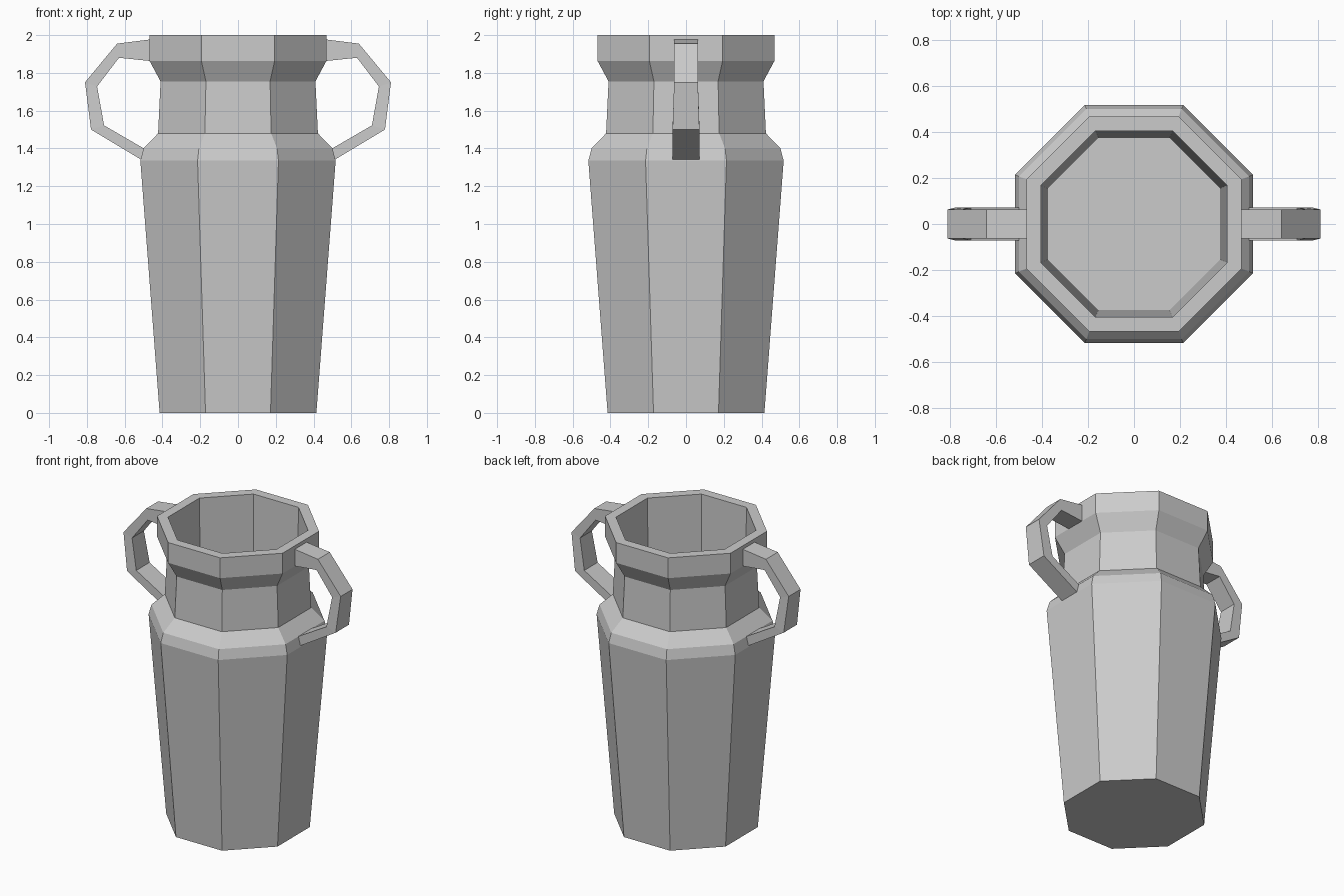
import bpy, bmesh
from math import pi, cos, sin

if "Cube" in bpy.data.objects:
    bpy.data.objects.remove(bpy.data.objects["Cube"])

SIDES = 8


def make_object(name, bm):
    bmesh.ops.recalc_face_normals(bm, faces=bm.faces[:])
    mesh = bpy.data.meshes.new(name)
    bm.to_mesh(mesh)
    bm.free()
    obj = bpy.data.objects.new(name, mesh)
    bpy.context.collection.objects.link(obj)
    return obj


def loft(name, rings):
    """Skin a list of equal-length vertex rings and cap both ends."""
    bm = bmesh.new()
    loops = [[bm.verts.new(p) for p in ring] for ring in rings]
    for a, b in zip(loops, loops[1:]):
        n = len(a)
        for i in range(n):
            j = (i + 1) % n
            bm.faces.new((a[i], a[j], b[j], b[i]))
    bm.faces.new(loops[0])
    bm.faces.new(loops[-1])
    return make_object(name, bm)


def octagon(apothem, z):
    r = apothem / cos(pi / SIDES)
    return [(r * cos((i + 0.5) * 2 * pi / SIDES),
             r * sin((i + 0.5) * 2 * pi / SIDES), z) for i in range(SIDES)]


# Urn: outside profile up to the rim, then down the hollow to its floor
urn_profile = [(0.415, 0), (0.517, 1.335), (0.50, 1.40), (0.423, 1.48),
               (0.41, 1.755), (0.468, 1.863), (0.468, 2.0),
               (0.405, 2.0), (0.374, 0.1)]
loft("urn_body", [octagon(r, z) for r, z in urn_profile])

# Handles: outer point, inner point and half width at each bend
handle_path = [((0.455, 1.978), (0.455, 1.862), 0.063),
               ((0.64, 1.955), (0.63, 1.88), 0.063),
               ((0.81, 1.75), (0.746, 1.728), 0.063),
               ((0.778, 1.50), (0.709, 1.522), 0.071),
               ((0.507, 1.337), (0.49, 1.395), 0.071)]
handles = loft("handles", [
    [(o[0], -w, o[1]), (o[0], w, o[1]), (i[0], w, i[1]), (i[0], -w, i[1])]
    for o, i, w in handle_path])
mirror = handles.modifiers.new("mirror", 'MIRROR')
mirror.use_axis = (True, False, False)
mirror.use_mirror_merge = False
